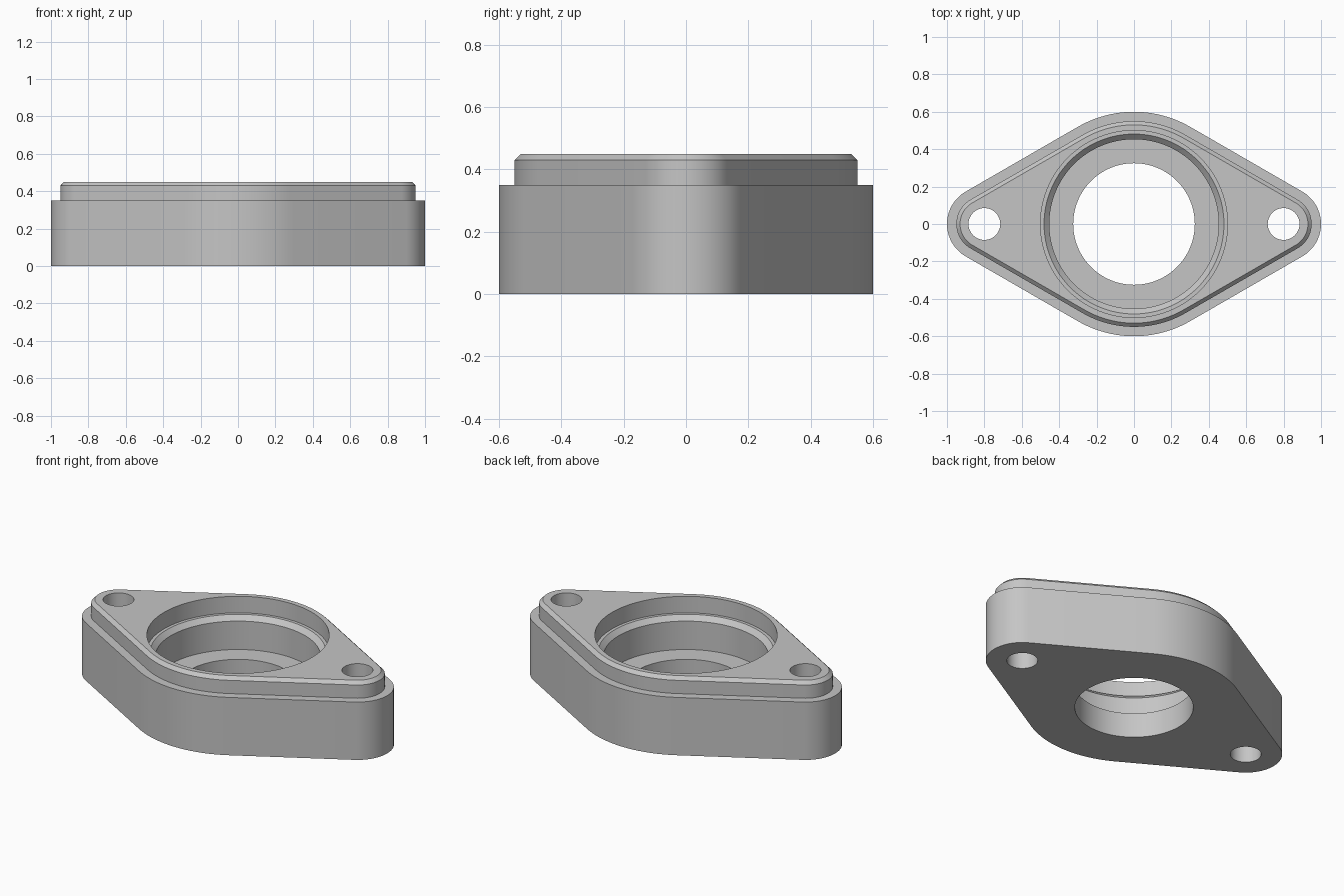
import bpy
import bmesh
from math import cos, sin, radians, tau

if "Cube" in bpy.data.objects:
    bpy.data.objects.remove(bpy.data.objects["Cube"], do_unlink=True)

metal = bpy.data.materials.new("grey metal")
metal.use_nodes = True
GREY = (0.56, 0.56, 0.56, 1)
metal.diffuse_color = GREY
metal.node_tree.nodes["Principled BSDF"].inputs["Base Color"].default_value = GREY


def loft(name, rings):
    """Skin a closed solid through rings of equal point count."""
    bm = bmesh.new()
    loops = [[bm.verts.new(p) for p in ring] for ring in rings]
    n = len(loops[0])
    for low, high in zip(loops, loops[1:]):
        for i in range(n):
            j = (i + 1) % n
            bm.faces.new((low[i], low[j], high[j], high[i]))
    bm.faces.new(loops[0][::-1])
    bm.faces.new(loops[-1])
    bmesh.ops.recalc_face_normals(bm, faces=bm.faces)
    mesh = bpy.data.meshes.new(name)
    bm.to_mesh(mesh)
    bm.free()
    mesh.materials.append(metal)
    obj = bpy.data.objects.new(name, mesh)
    bpy.context.collection.objects.link(obj)
    return obj


def lozenge(inset, z, steps=20):
    """Outline wrapping a large centre circle and two small end circles."""
    points = []
    for cx, radius, start, sweep in ((0.8, 0.2, -60, 120), (0, 0.6, 60, 60),
                                     (-0.8, 0.2, 120, 120), (0, 0.6, 240, 60)):
        r = radius - inset
        for i in range(steps + 1):
            a = radians(start + sweep * i / steps)
            points.append((cx + r * cos(a), r * sin(a), z))
    return points


def circle(r, z, cx=0, steps=96):
    return [(cx + r * cos(tau * i / steps), r * sin(tau * i / steps), z)
            for i in range(steps)]


# Flange body with raised, chamfered top step
flange = loft("flange_body", [lozenge(inset, z) for inset, z in (
    (0, 0), (0, 0.35), (0.05, 0.35), (0.05, 0.43), (0.07, 0.45))])

# Stepped centre bore and the two bolt holes
bore_profile = ((0.325, -0.1), (0.325, 0.15), (0.453, 0.15), (0.453, 0.322),
                (0.481, 0.35), (0.5, 0.35), (0.5, 0.6))
cutters = [loft("bore_cutter", [circle(r, z) for r, z in bore_profile])]
for side, x in (("left", 0.8), ("right", -0.8)):
    cutters.append(loft(side + "_bolt_hole_cutter",
                        [circle(0.085, z, x, 48) for z in (-0.1, 0.6)]))

bpy.ops.object.select_all(action='DESELECT')
flange.select_set(True)
bpy.context.view_layer.objects.active = flange
for cutter in cutters:
    cutter.hide_render = True
    cut = flange.modifiers.new(cutter.name, 'BOOLEAN')
    cut.operation = 'DIFFERENCE'
    cut.solver = 'EXACT'
    cut.object = cutter
    bpy.ops.object.modifier_apply(modifier=cut.name)
    bpy.data.objects.remove(cutter, do_unlink=True)

bpy.ops.object.shade_smooth_by_angle(angle=radians(30))
